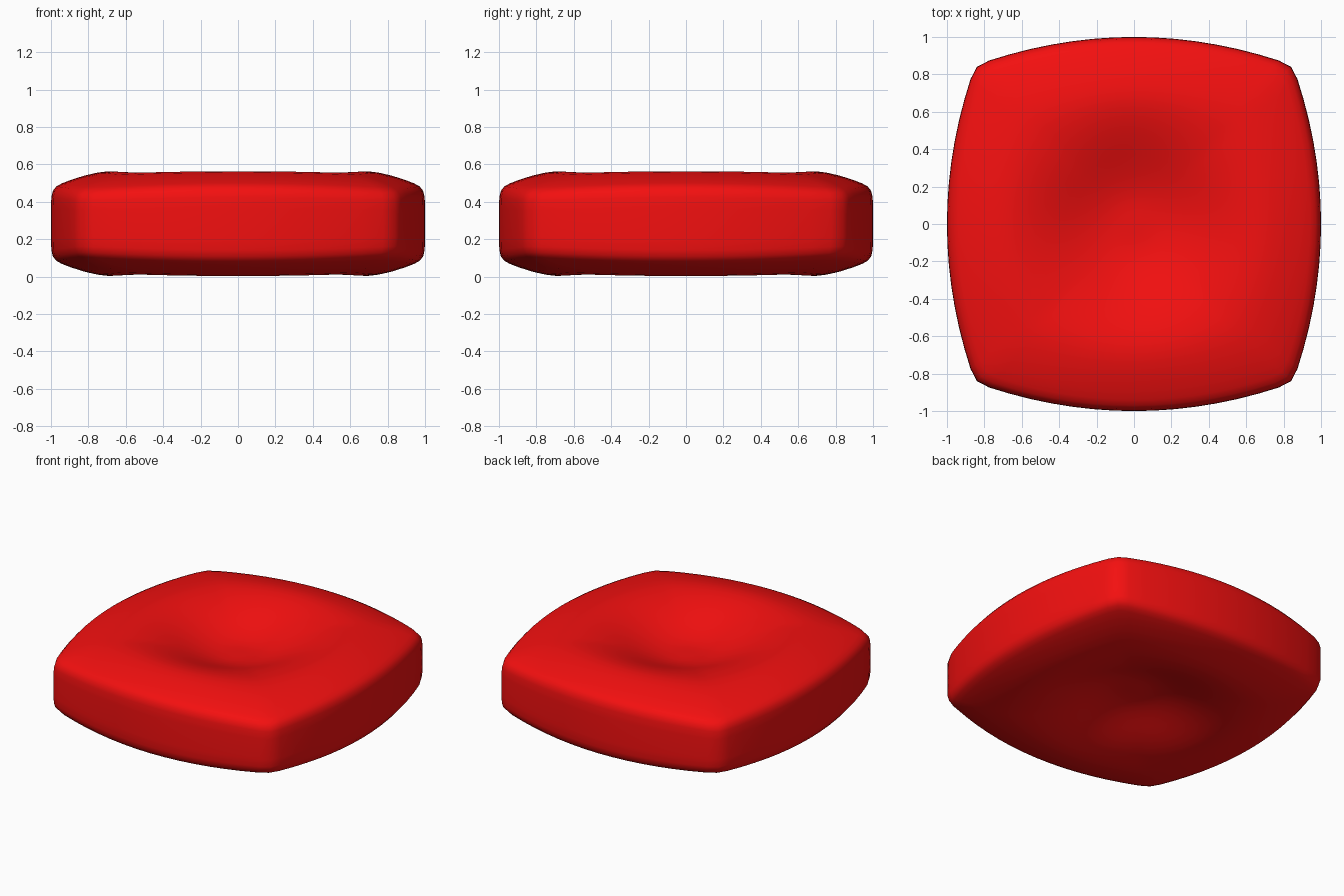
import bpy, bmesh, math

if "Cube" in bpy.data.objects:
    bpy.data.objects.remove(bpy.data.objects["Cube"])

MID = 0.283   # half height of the cushion


def outline():
    """Square outline with bowed sides and small rounded corners."""
    n = 14
    side = []
    for i in range(n + 1):
        y = -0.775 + 1.55 * i / n
        side.append((1 - 0.21 * y * y, y))
    side.append((0.84, 0.84))
    pts = []
    for k in range(4):
        c, s = round(math.cos(k * math.pi / 2)), round(math.sin(k * math.pi / 2))
        pts += [(x * c - y * s, x * s + y * c) for x, y in side]
    return pts


def smooth(a, b, t):
    t = min(max((t - a) / (b - a), 0), 1)
    return t * t * (3 - 2 * t)


# half profile (scale, height above middle): side wall, soft edge, crown
profile = [(1.0, 0.0), (1.0, 0.08), (0.998, 0.14), (0.99, 0.175), (0.97, 0.2),
           (0.94, 0.216), (0.89, 0.235), (0.82, 0.257), (0.75, 0.273), (0.69, 0.28)]
# round dimple in the middle
for i in range(1, 13):
    r = 0.69 * (1 - i / 13)
    profile.append((r, 0.28 - 0.155 * (1 - smooth(0.08, 0.69, r))))
floor = 0.28 - 0.155

edge = outline()
bm = bmesh.new()


def ring(s, h):
    blend = smooth(0.35, 0.9, s)
    verts = []
    for x, y in edge:
        length = math.hypot(x, y)
        k = blend + (1 - blend) / length
        corner = max(0, length - 1) / 0.19
        drop = 1 - 0.13 * corner * s ** 4
        verts.append(bm.verts.new((x * s * k, y * s * k, MID + h * drop)))
    return verts


# stack the rings from the lower dimple round to the upper dimple
levels = [(s, -h) for s, h in reversed(profile[1:])] + profile
rings = [ring(s, h) for s, h in levels]
n = len(edge)
for a, b in zip(rings, rings[1:]):
    for i in range(n):
        j = (i + 1) % n
        bm.faces.new((a[i], a[j], b[j], b[i]))
for loop, h in ((rings[0], -floor), (rings[-1], floor)):
    centre = bm.verts.new((0, 0, MID + h))
    for i in range(n):
        bm.faces.new((loop[i], loop[(i + 1) % n], centre))
bmesh.ops.recalc_face_normals(bm, faces=bm.faces)
for f in bm.faces:
    f.smooth = True

mesh = bpy.data.meshes.new("dimpled_cushion")
bm.to_mesh(mesh)
bm.free()
obj = bpy.data.objects.new("dimpled_cushion", mesh)
bpy.context.collection.objects.link(obj)

red = bpy.data.materials.new("red")
red.diffuse_color = (0.9, 0.005, 0.005, 1)
red.use_nodes = True
red.node_tree.nodes["Principled BSDF"].inputs["Base Color"].default_value = red.diffuse_color
mesh.materials.append(red)
